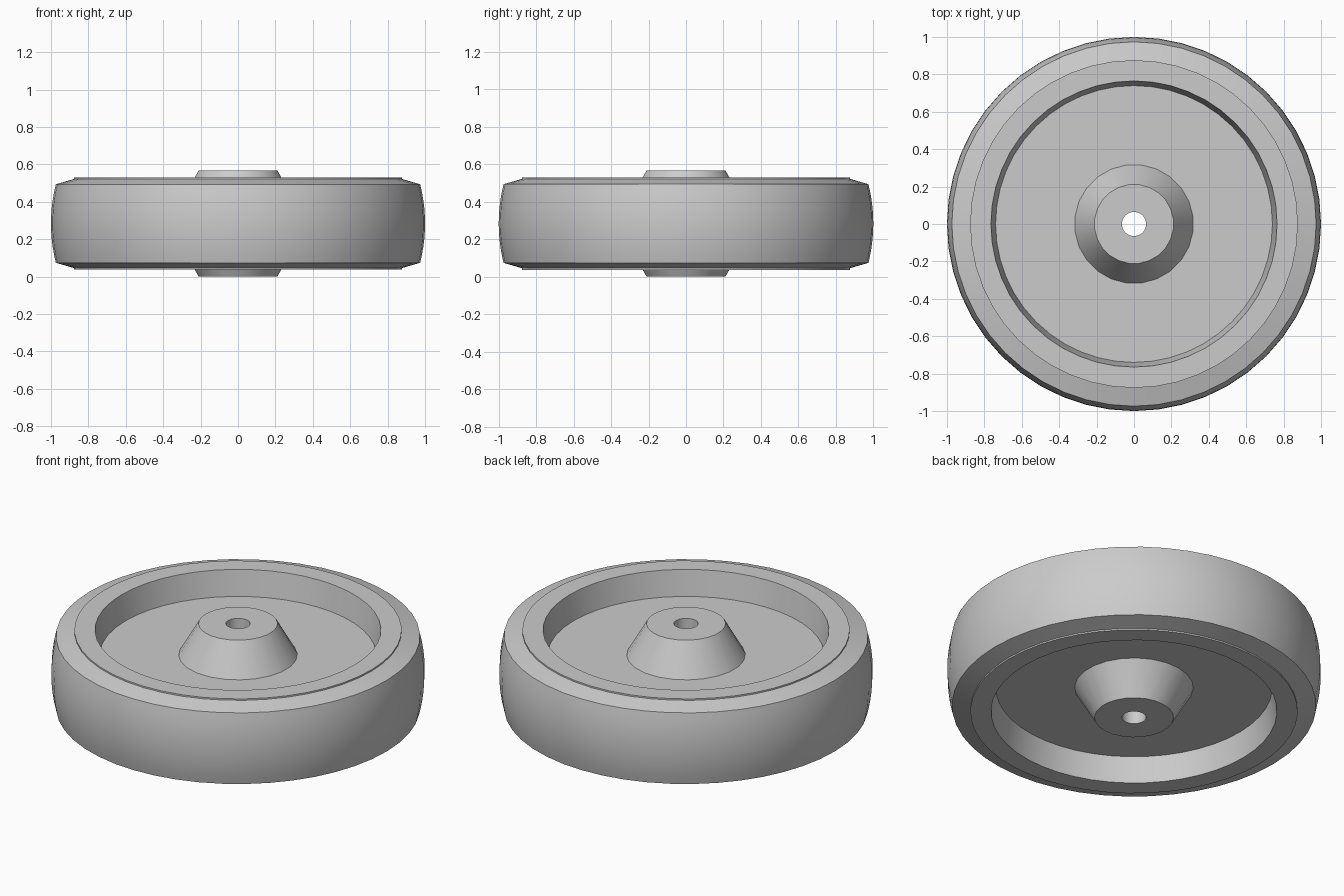
import bpy
import bmesh
from math import pi, sin, cos

cube = bpy.data.objects.get("Cube")
if cube:
    bpy.data.objects.remove(cube)

MID = 0.284  # half of the total wheel height

# One plain grey for the whole wheel
grey = bpy.data.materials.new("plain grey")
grey.use_nodes = True
colour = (0.6, 0.6, 0.6, 1)
grey.diffuse_color = colour
grey.node_tree.nodes["Principled BSDF"].inputs["Base Color"].default_value = colour


def mirrored(half):
    """Extend an upper (radius, z) half profile to the lower side."""
    return [(r, 2 * MID - z) for r, z in reversed(half)] + half


def revolve(name, profile, sides, turn=0.0, closed=False):
    """Turn a (radius, z) profile around the z axis."""
    bm = bmesh.new()
    rings = []
    for r, z in profile:
        angles = [turn + 2 * pi * i / sides for i in range(sides)]
        rings.append([bm.verts.new((r * cos(a), r * sin(a), z)) for a in angles])
    pairs = list(zip(rings, rings[1:]))
    if closed:
        pairs.append((rings[-1], rings[0]))
    for low, high in pairs:
        for i in range(sides):
            j = (i + 1) % sides
            bm.faces.new((low[i], low[j], high[j], high[i]))
    mesh = bpy.data.meshes.new(name)
    bm.to_mesh(mesh)
    bm.free()
    mesh.materials.append(grey)
    obj = bpy.data.objects.new(name, mesh)
    bpy.context.collection.objects.link(obj)
    bpy.ops.object.select_all(action="DESELECT")
    obj.select_set(True)
    bpy.context.view_layer.objects.active = obj
    bpy.ops.object.shade_smooth_by_angle(angle=pi / 7)
    return obj


# Tyre: crowned tread with sloping shoulders
tread = [(1 - 0.026 * t * t, MID + 0.21 * t) for t in (0.2, 0.4, 0.6, 0.8, 1)]
tyre = mirrored([(1.0, MID)] + tread + [(0.87, 0.524)])
tyre.remove((1.0, MID))
revolve("tyre", tyre, 48)

# Rim and web: raised lip, tapered inner wall and recessed disc
rim = [(0.30, 0.383), (0.74, 0.383), (0.765, 0.531), (0.876, 0.531), (0.876, 0.515)]
revolve("rim_top", rim[::-1], 48)
revolve("rim_bottom", [(r, 2 * MID - z) for r, z in rim], 48)

# Hub: a cone on each side with the axle bore through it
bore = 0.065
cone = [(0.318, 0.383), (0.212, 2 * MID), (bore, 2 * MID)]
revolve("hub", mirrored(cone)[:3] + cone, 24, pi / 24, closed=True)
